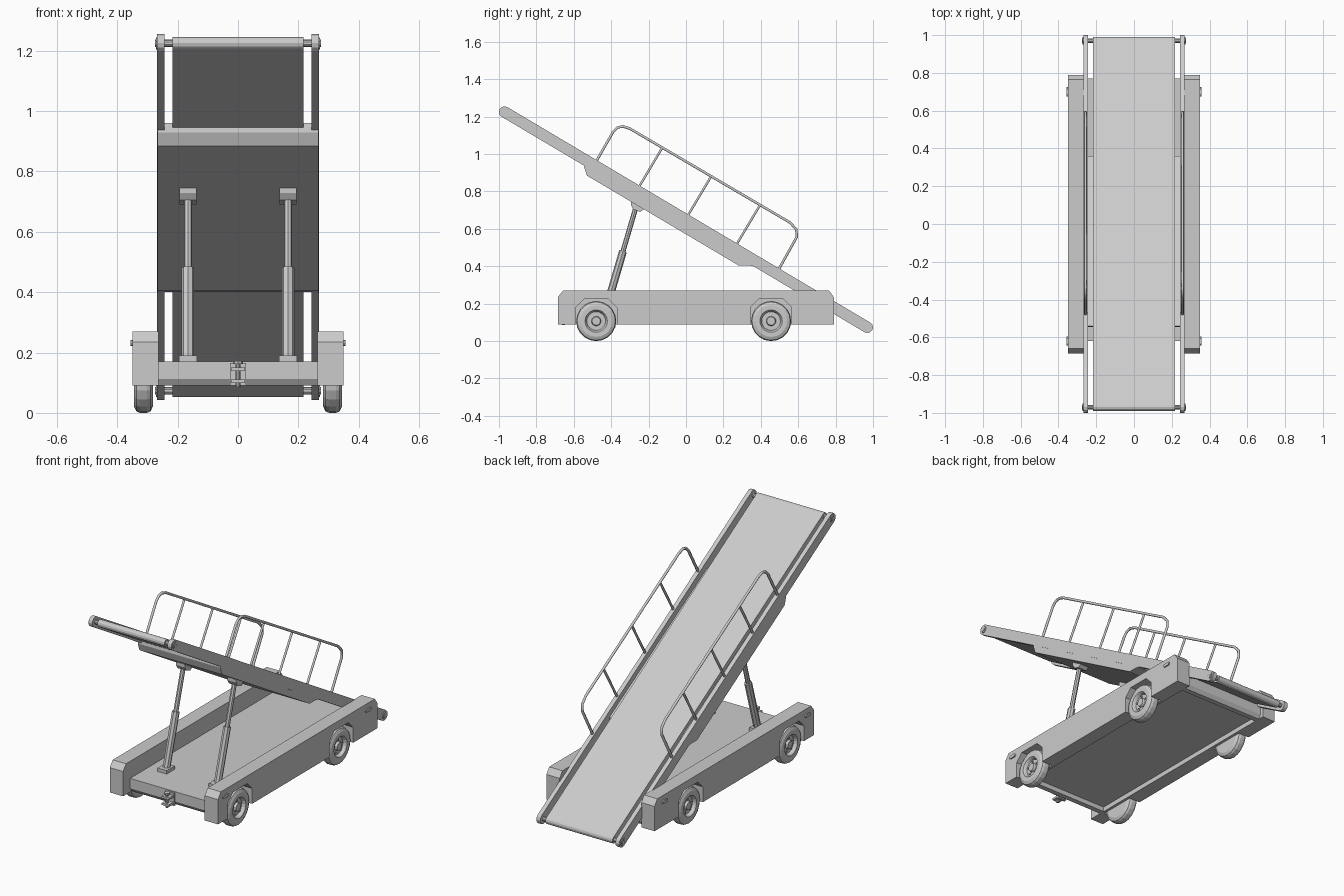
import bpy, bmesh, math
from mathutils import Vector

cube = bpy.data.objects.get("Cube")
if cube:
    bpy.data.objects.remove(cube)

grey = bpy.data.materials.new("light_grey")
grey.use_nodes = True
GREY = (0.6, 0.6, 0.6, 1)
grey.diffuse_color = GREY
grey.node_tree.nodes["Principled BSDF"].inputs["Base Color"].default_value = GREY

SLOPE = math.radians(30.7)
RAMP_Z = 0.649
REACH = 1.128


def finish(name, bm, smooth=False):
    bmesh.ops.recalc_face_normals(bm, faces=bm.faces)
    me = bpy.data.meshes.new(name)
    bm.to_mesh(me)
    bm.free()
    me.materials.append(grey)
    ob = bpy.data.objects.new(name, me)
    bpy.context.collection.objects.link(ob)
    if smooth:
        bpy.ops.object.select_all(action='DESELECT')
        ob.select_set(True)
        bpy.context.view_layer.objects.active = ob
        bpy.ops.object.shade_smooth_by_angle(angle=math.radians(40))
    return ob


def prism(name, pts, x0, x1):
    """Extrude a (y, z) outline from x0 to x1."""
    bm = bmesh.new()
    face = bm.faces.new([bm.verts.new((x0, y, z)) for y, z in pts])
    ext = bmesh.ops.extrude_face_region(bm, geom=[face])["geom"]
    moved = [v for v in ext if isinstance(v, bmesh.types.BMVert)]
    bmesh.ops.translate(bm, verts=moved, vec=(x1 - x0, 0, 0))
    return finish(name, bm)


def box(name, x0, x1, y0, y1, z0, z1):
    return prism(name, [(y0, z0), (y1, z0), (y1, z1), (y0, z1)], x0, x1)


def rod(name, a, b, r, sides=8, smooth=False):
    """Cylinder between two points."""
    a, b = Vector(a), Vector(b)
    bm = bmesh.new()
    bmesh.ops.create_cone(bm, cap_ends=True, segments=sides, radius1=r, radius2=r,
                          depth=(b - a).length)
    turn = (b - a).to_track_quat('Z', 'Y').to_matrix()
    bmesh.ops.rotate(bm, verts=bm.verts, matrix=turn)
    bmesh.ops.translate(bm, verts=bm.verts, vec=(a + b) / 2)
    return finish(name, bm, smooth)


def lathe(name, profile, y, z, sides=20):
    """Turn an (x, radius) profile about an axis parallel to x."""
    bm = bmesh.new()
    vs = [bm.verts.new((x, y, z + r)) for x, r in profile]
    es = [bm.edges.new(pair) for pair in zip(vs, vs[1:])]
    bmesh.ops.spin(bm, geom=vs + es, cent=(0, y, z), axis=(1, 0, 0),
                   angle=math.tau, steps=sides, use_duplicate=False)
    bmesh.ops.remove_doubles(bm, verts=bm.verts, dist=0.0002)
    return finish(name, bm)


def tube(name, path, x, r):
    """Bent pipe through (y, z) points."""
    cu = bpy.data.curves.new(name, 'CURVE')
    cu.dimensions = '3D'
    cu.bevel_depth = r
    cu.bevel_resolution = 1
    cu.use_fill_caps = True
    sp = cu.splines.new('POLY')
    sp.points.add(len(path) - 1)
    for p, (y, z) in zip(sp.points, path):
        p.co = (x, y, z, 1)
    cu.materials.append(grey)
    bpy.context.collection.objects.link(bpy.data.objects.new(name, cu))


def on_ramp(s, n):
    """Ramp coordinates (downhill, outward) to (y, z)."""
    return (s * math.cos(SLOPE) + n * math.sin(SLOPE),
            RAMP_Z - s * math.sin(SLOPE) + n * math.cos(SLOPE))


def stadium(r, steps=6):
    pts = []
    for end, start in ((1, -90), (-1, 90)):
        for i in range(steps + 1):
            a = math.radians(start + 180 * i / steps)
            pts.append(on_ramp(end * REACH + r * math.cos(a), r * math.sin(a)))
    return pts


# Conveyor belt, end rollers and belly casing
prism("conveyor_belt", stadium(0.021), -0.217, 0.217)
for end, label in ((-1, "upper"), (1, "lower")):
    y, z = on_ramp(end * REACH, 0)
    rod(label + "_roller_axle", (-0.275, y, z), (0.275, y, z), 0.012, 10)
    for side in (-1, 1):
        rod(label + "_axle_cap", (side * 0.262, y, z), (side * 0.272, y, z), 0.02, 10)
prism("belly_casing", [(-0.54, 0.96), (-0.545, 0.93), (-0.53, 0.885), (0.28, 0.405),
                       (0.335, 0.405), (0.36, 0.4), (0.36, 0.435)], -0.267, 0.267)

# Chassis outlines, with angular wheel arches
WHEELS = (-0.48, 0.455)
top_line = [(0.79, 0.235), (0.765, 0.27), (-0.658, 0.27), (-0.685, 0.235)]
arch = [(-0.11, 0.09), (-0.11, 0.18), (-0.065, 0.225),
        (0.065, 0.225), (0.11, 0.18), (0.11, 0.09)]
notched = [(-0.685, 0.09)]
for w in WHEELS:
    notched += [(w + y, z) for y, z in arch]
notched += [(0.79, 0.09)] + top_line
plain = [(-0.685, 0.09), (0.79, 0.09)] + top_line

for s, side in ((1, "left"), (-1, "right")):
    # Ramp side rail
    prism(side + "_ramp_rail", stadium(0.03), s * 0.243, s * 0.268)

    # Handrail with three posts
    tube(side + "_handrail", [(-0.486, 0.95), (-0.39, 1.118), (-0.366, 1.142),
                              (-0.337, 1.148), (-0.30, 1.136), (0.556, 0.634), (0.59, 0.597),
                              (0.592, 0.556), (0.488, 0.37)], s * 0.257, 0.008)
    for y, z in ((-0.128, 1.032), (0.134, 0.88), (0.396, 0.728)):
        tube(side + "_handrail_post", [(y - 0.125, z - 0.21), (y, z)], s * 0.257, 0.007)

    # Chassis side
    prism(side + "_chassis_side", notched, s * 0.28, s * 0.35)
    prism(side + "_chassis_inner_wall", plain, s * 0.264, s * 0.28)
    for y in (-0.62, 0.70):
        rod(side + "_marker_light_end", (s * 0.34, y - 0.014, 0.232),
            (s * 0.357, y - 0.014, 0.232), 0.01)
        rod(side + "_marker_light_end", (s * 0.34, y + 0.014, 0.232),
            (s * 0.357, y + 0.014, 0.232), 0.01)
        box(side + "_marker_light", s * 0.34, s * 0.357, y - 0.014, y + 0.014, 0.223, 0.241)

    # Wheels: chamfered tyre, dished rim, hub and bolts
    for w in WHEELS:
        lathe(side + "_wheel", [(s * x, r) for x, r in (
            (0.282, 0), (0.282, 0.085), (0.29, 0.102), (0.302, 0.107), (0.325, 0.107),
            (0.337, 0.102), (0.345, 0.085), (0.345, 0.06), (0.338, 0.055),
            (0.325, 0.05), (0.325, 0.026), (0.338, 0.022), (0.338, 0))], w, 0.107)
        for i in range(5):
            a = math.tau * i / 5
            y, z = w + 0.038 * math.sin(a), 0.107 + 0.038 * math.cos(a)
            rod(side + "_wheel_bolt", (s * 0.32, y, z), (s * 0.332, y, z), 0.006, 6)

    # Lift cylinder with foot and top bracket
    x = s * 0.166
    foot, mid, head = (x, -0.428, 0.17), (x, -0.337, 0.48), (x, -0.265, 0.725)
    rod(side + "_lift_cylinder", foot, mid, 0.021)
    rod(side + "_lift_piston", mid, head, 0.0135)
    box(side + "_lift_foot", x - 0.03, x + 0.03, -0.465, -0.39, 0.165, 0.19)
    prism(side + "_lift_bracket", [(-0.295, 0.728), (-0.282, 0.705), (-0.245, 0.69),
                                   (-0.225, 0.705), (-0.225, 0.76), (-0.295, 0.76)],
          x - 0.028, x + 0.028)

# Deck with front and rear beams
box("deck", -0.27, 0.27, -0.62, 0.77, 0.118, 0.17)
for y, d, label in ((-0.62, 1, "front"), (0.77, -1, "rear")):
    prism(label + "_deck_beam", [(y, 0.122), (y, 0.112), (y + d * 0.015, 0.09),
                                 (y + d * 0.045, 0.09), (y + d * 0.045, 0.122)], -0.268, 0.268)

# Tow hitch
box("hitch_plate", -0.027, 0.027, -0.63, -0.615, 0.09, 0.165)
for z, label in ((0.105, "lower"), (0.145, "upper")):
    box(label + "_hitch_jaw", -0.023, 0.023, -0.672, -0.625, z - 0.006, z + 0.006)
rod("hitch_pin", (0, -0.655, 0.085), (0, -0.655, 0.168), 0.008)
rod("hitch_pin_head", (0, -0.655, 0.162), (0, -0.655, 0.172), 0.016)
